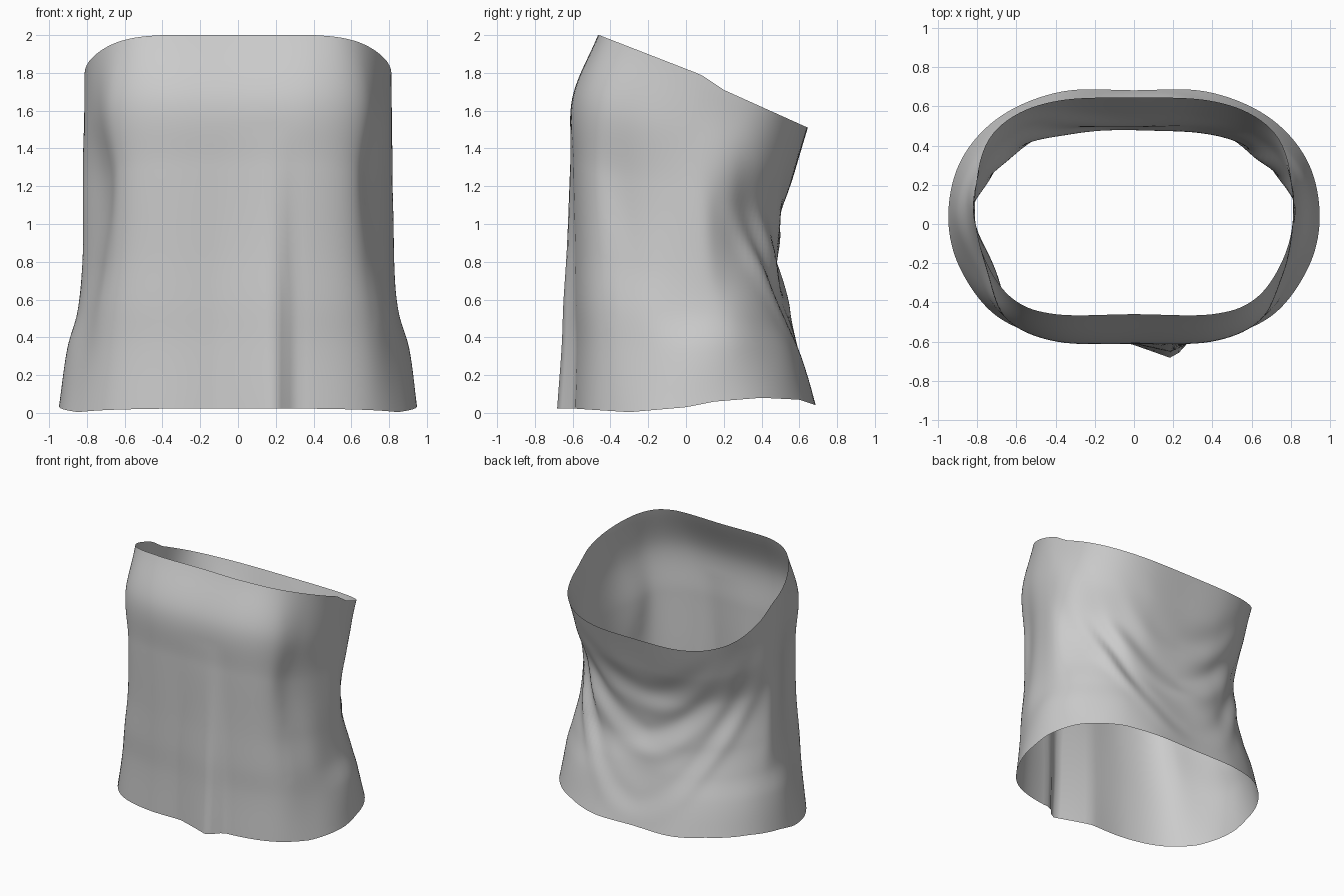
import bpy, bmesh, math
from mathutils import Vector

if "Cube" in bpy.data.objects:
    bpy.data.objects.remove(bpy.data.objects["Cube"])

# Half cross-sections (x, y) from front centre round the side to back centre
LEVELS = [0.0, 0.17, 0.28, 0.42, 0.65, 0.83, 1.0]
SECTIONS = [
    [(0, -.585), (.4, -.58), (.70, -.47), (.89, -.22), (.947, .05), (.88, .33), (.68, .55), (.37, .675), (0, .682)],
    [(0, -.585), (.4, -.57), (.68, -.46), (.83, -.22), (.905, .05), (.84, .30), (.63, .51), (.35, .60), (0, .61)],
    [(0, -.59), (.4, -.575), (.66, -.47), (.79, -.24), (.85, .04), (.81, .25), (.61, .46), (.34, .55), (0, .56)],
    [(0, -.59), (.38, -.58), (.63, -.48), (.74, -.25), (.825, .03), (.79, .20), (.58, .41), (.33, .495), (0, .50)],
    [(0, -.60), (.38, -.59), (.61, -.50), (.69, -.32), (.815, .02), (.77, .19), (.57, .39), (.33, .48), (0, .49)],
    [(0, -.60), (.40, -.59), (.65, -.48), (.75, -.26), (.815, .05), (.77, .28), (.60, .47), (.35, .56), (0, .565)],
    [(0, -.46), (.40, -.46), (.62, -.38), (.76, -.18), (.812, .06), (.77, .37), (.63, .54), (.38, .63), (0, .645)],
]
# Edge heights as (y, z)
HEM = [(-.69, .03), (-.55, .02), (-.3, .004), (0, .03), (.15, .06), (.4, .08), (.6, .07), (.69, .04)]
RIM = [(-.46, 2.0), (.08, 1.79), (.2, 1.71), (.645, 1.51)]


def lookup(table, y):
    y = min(max(y, table[0][0]), table[-1][0])
    for (a, za), (b, zb) in zip(table, table[1:]):
        if y <= b:
            return za + (zb - za) * (y - a) / (b - a)
    return table[-1][1]


def spline(keys, vals, t):
    # Hermite spline through vals at uneven keys
    n = len(keys)
    i = max(k for k in range(n - 1) if keys[k] <= t or k == 0)
    h = keys[i + 1] - keys[i]
    f = (t - keys[i]) / h

    def slope(j):
        a, b = max(j - 1, 0), min(j + 1, n - 1)
        return (vals[b] - vals[a]) / (keys[b] - keys[a])
    return (vals[i] * (2*f**3 - 3*f**2 + 1) + slope(i) * (h * (f**3 - 2*f**2 + f))
            + vals[i + 1] * (3*f**2 - 2*f**3) + slope(i + 1) * (h * (f**3 - f**2)))


def bump(d, w):
    return math.exp(-(d / w) ** 2)


def station(section, s):
    # Closed ring: mirror the half section
    half = [Vector(p) for p in section]
    ring = half + [Vector((-p.x, p.y)) for p in reversed(half[1:-1])]
    n = len(ring)
    i, f = int(s) % n, s - int(s)
    pts = [ring[(i + k) % n] for k in (-1, 0, 1, 2)]
    return spline([-1, 0, 1, 2], pts, f)


def folds(x, y, z, mid):
    # Sagging drapes across the back and soft uneven wrinkles
    back = min(max((y - .05) / .2, 0), 1)
    d = 0
    for low, curve, amp in ((.92, .9, .018), (.58, 1.3, .02), (.05, 1.9, .024)):
        off = z - low - curve * x * x
        w = .075 + .06 * abs(x)
        d += amp * (bump(off, w) - .8 * bump(off - 1.9 * w, w))
    d *= back * mid * (.75 + .25 * math.sin(9 * x + 4 * z))
    ripple = math.sin(7 * x + 3 * z + 1) * math.sin(9 * y - 5 * z + 2 * x)
    return d + .012 * mid * (.3 + .7 * back) * ripple * (1 if y > -.4 else .25)


# Draped fabric tube
N, M = 144, 64
bm = bmesh.new()
rows = []
for j in range(M + 1):
    v = j / M
    mid = math.sin(math.pi * min(v, 1)) ** 1.2 if 0 < j < M else 0
    row = []
    for i in range(N):
        s = 16 * i / N
        x, y = spline(LEVELS, [station(sec, s) for sec in SECTIONS], v)
        bottom = lookup(HEM, station(SECTIONS[0], s).y)
        top = lookup(RIM, station(SECTIONS[-1], s).y)
        z = bottom + (top - bottom) * v
        out = Vector((x * .6, y)).normalized()
        d = folds(x, y, z, mid)
        x, y = x + out.x * d, y + out.y * d
        # Side hollow is deeper on the left than on the right
        if abs(x) > .5:
            x += .022 * bump(y + .2, .15) * mid
        # Front hem pleat with a sharp right flank
        if y < -.3:
            w = max(0, 1 - abs(x - .2) / (.3 if x < .2 else .09))
            y -= .1 * w * max(0, 1 - z / 1.5)
        row.append(bm.verts.new((x, y, z)))
    rows.append(row)
for a, b in zip(rows, rows[1:]):
    for i in range(N):
        k = (i + 1) % N
        bm.faces.new((a[i], a[k], b[k], b[i]))
mesh = bpy.data.meshes.new("fabric_tube")
bm.to_mesh(mesh)
bm.free()
tube = bpy.data.objects.new("fabric_tube", mesh)
bpy.context.collection.objects.link(tube)
bpy.context.view_layer.objects.active = tube
tube.select_set(True)
bpy.ops.object.shade_smooth_by_angle(angle=math.radians(50))
